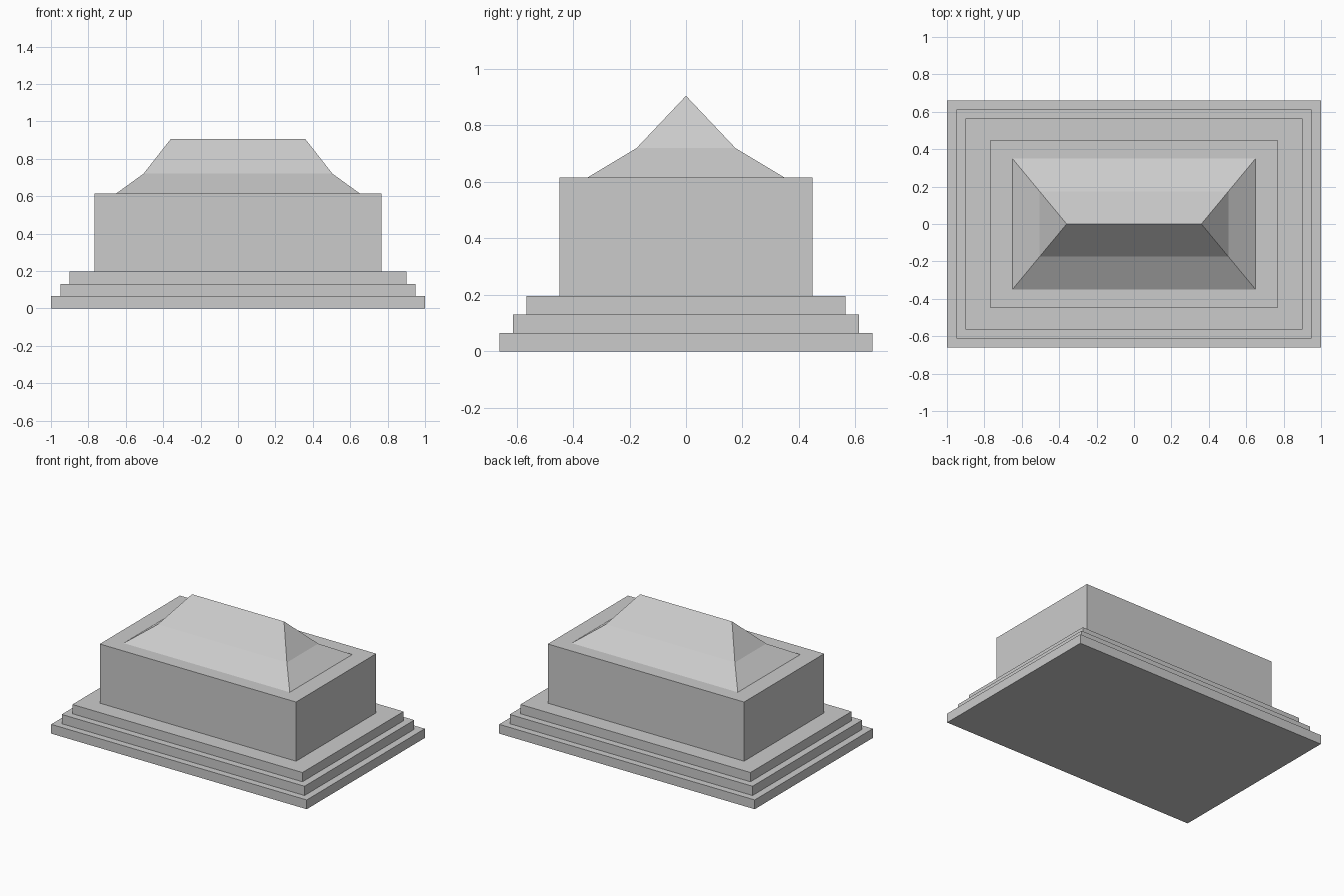
import bpy
import bmesh

if "Cube" in bpy.data.objects:
    bpy.data.objects.remove(bpy.data.objects["Cube"])


def loft(name, sections):
    """Solid through stacked rectangles (half_x, half_y, z); half_y = 0 makes a ridge."""
    bm = bmesh.new()
    rings = []
    for hx, hy, z in sections:
        corners = [(-hx, -hy), (hx, -hy), (hx, hy), (-hx, hy)]
        rings.append([bm.verts.new((x, y, z)) for x, y in corners])
    bm.faces.new(rings[0][::-1])
    for low, high in zip(rings, rings[1:]):
        for i in range(4):
            j = (i + 1) % 4
            bm.faces.new((low[i], low[j], high[j], high[i]))
    if sections[-1][1] > 0:
        bm.faces.new(rings[-1])
    else:
        bmesh.ops.remove_doubles(bm, verts=bm.verts, dist=1e-5)
    bmesh.ops.recalc_face_normals(bm, faces=bm.faces)
    mesh = bpy.data.meshes.new(name)
    bm.to_mesh(mesh)
    bm.free()
    obj = bpy.data.objects.new(name, mesh)
    bpy.context.collection.objects.link(obj)
    return obj


# Three plinth steps
STEP = 0.0655
for i, (hx, hy) in enumerate([(1.0, 0.66), (0.95, 0.613), (0.90, 0.565)]):
    loft(f"plinth_step_{i + 1}", [(hx, hy, i * STEP), (hx, hy, (i + 1) * STEP)])

# Main block
BODY_TOP = 0.615
loft("body", [(0.768, 0.448, 3 * STEP), (0.768, 0.448, BODY_TOP)])

# Hipped roof with a shallow lower slope and a steep upper slope
loft("roof", [(0.65, 0.35, BODY_TOP), (0.505, 0.175, 0.72), (0.36, 0.0, 0.905)])
